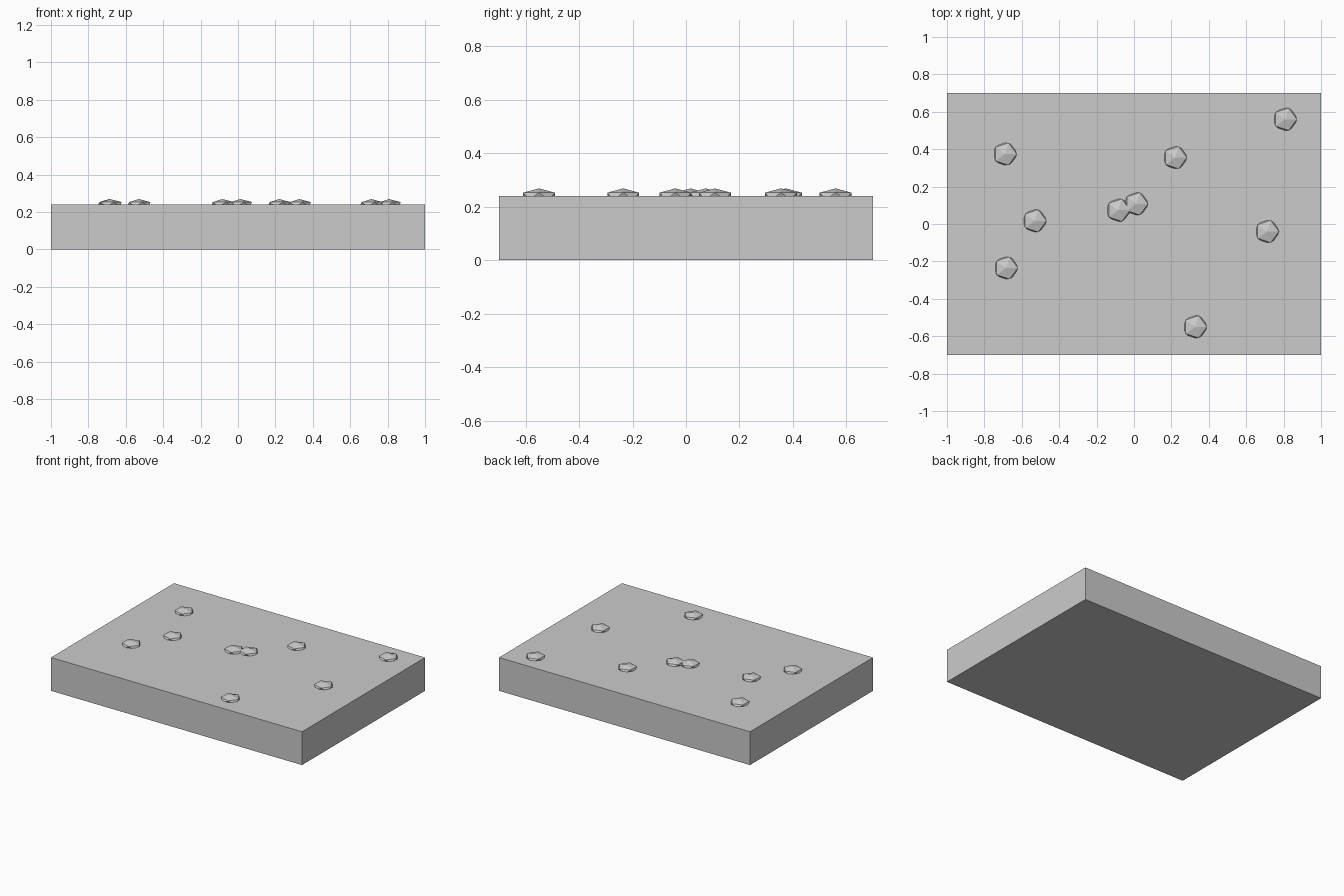
import bpy

cube = bpy.data.objects.get("Cube")
if cube:
    bpy.data.objects.remove(cube, do_unlink=True)

# One plain stone colour for everything
stone = bpy.data.materials.new("light_grey_stone")
stone.use_nodes = True
grey = (0.6, 0.6, 0.6, 1)
stone.diffuse_color = grey
stone.node_tree.nodes["Principled BSDF"].inputs["Base Color"].default_value = grey

SLAB_HEIGHT = 0.24
PEBBLE_RADIUS = 0.07
PEBBLE_FLATNESS = 0.41


def finish(name, scale):
    """Name the active object, bake its scale and colour it."""
    obj = bpy.context.object
    obj.name = name
    obj.scale = scale
    bpy.ops.object.transform_apply(location=False, rotation=False, scale=True)
    obj.data.materials.append(stone)
    return obj


# Ground slab
bpy.ops.mesh.primitive_cube_add(size=1, location=(0, 0, SLAB_HEIGHT / 2))
finish("ground_slab", (2, 1.4, SLAB_HEIGHT))

# Flattened pebbles, half sunk into the slab
spots = [(-0.69, 0.374), (0.22, 0.355), (0.808, 0.56), (0.012, 0.108),
         (-0.084, 0.074), (-0.531, 0.017), (-0.684, -0.235),
         (0.712, -0.04), (0.327, -0.55)]
for i, (x, y) in enumerate(spots, 1):
    bpy.ops.mesh.primitive_ico_sphere_add(
        subdivisions=1, radius=PEBBLE_RADIUS, location=(x, y, SLAB_HEIGHT))
    finish(f"pebble_{i}", (1, 1, PEBBLE_FLATNESS))
